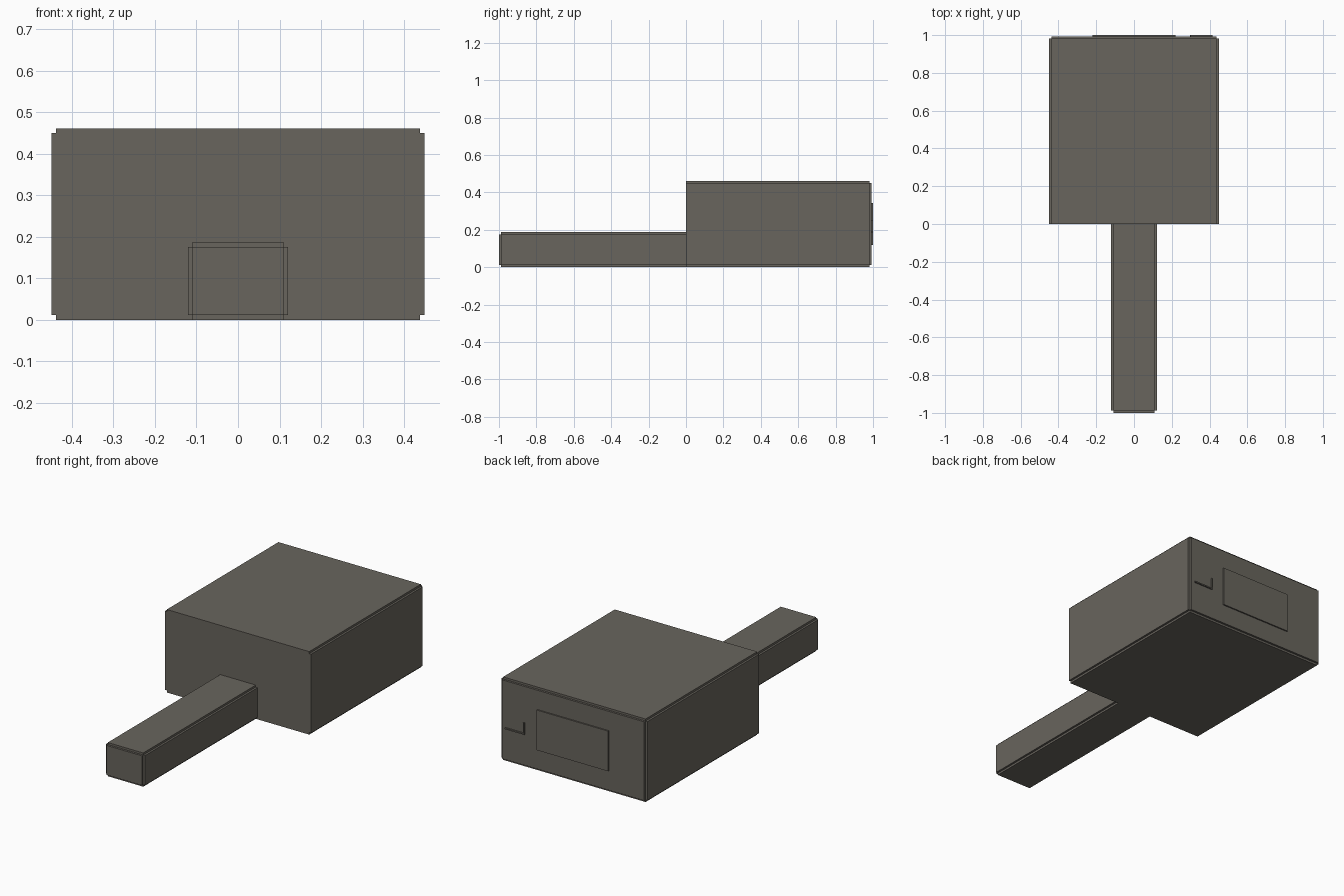
import bpy
import bmesh
from mathutils import Vector

default = bpy.data.objects.get("Cube")
if default:
    bpy.data.objects.remove(default, do_unlink=True)

stone = bpy.data.materials.new("dark_stone_grey")
stone.use_nodes = True
colour = (0.14, 0.13, 0.11, 1)
stone.diffuse_color = colour
stone.node_tree.nodes["Principled BSDF"].inputs["Base Color"].default_value = colour

WALL = 0.0115  # thickness of the wall slabs


def box(name, low, high, open_side=None):
    """Box between two corners; with open_side, every other face
    gets a wall slab, leaving notched edges."""
    low, high = Vector(low), Vector(high)
    bm = bmesh.new()
    bmesh.ops.create_cube(bm, size=1)
    for v in bm.verts:
        v.co = (low + high) / 2 + v.co * (high - low)
    bm.normal_update()
    if open_side:
        sides = [(f, f.normal.copy()) for f in bm.faces
                 if f.normal.dot(Vector(open_side)) < 0.5]
        for face, normal in sides:
            slab = bmesh.ops.extrude_discrete_faces(bm, faces=[face])["faces"][0]
            bmesh.ops.translate(bm, verts=slab.verts, vec=normal * WALL)
    bmesh.ops.recalc_face_normals(bm, faces=bm.faces)
    mesh = bpy.data.meshes.new(name)
    bm.to_mesh(mesh)
    bm.free()
    mesh.materials.append(stone)
    obj = bpy.data.objects.new(name, mesh)
    bpy.context.collection.objects.link(obj)
    return obj


# Main room and the narrow corridor in front of it
box("room", (-0.438, 0, WALL), (0.438, 0.981, 0.45), (0, -1, 0))
box("corridor", (-0.109, -1 + WALL, WALL), (0.109, 0, 0.176), (0, 1, 0))

# Raised panel and small angled bracket on the back wall
box("back_panel", (-0.22, 0.99, 0.12), (0.22, 1, 0.343))
box("bracket_bar", (0.296, 0.99, 0.184), (0.415, 1, 0.191))
box("bracket_upright", (0.296, 0.99, 0.191), (0.302, 1, 0.25))
